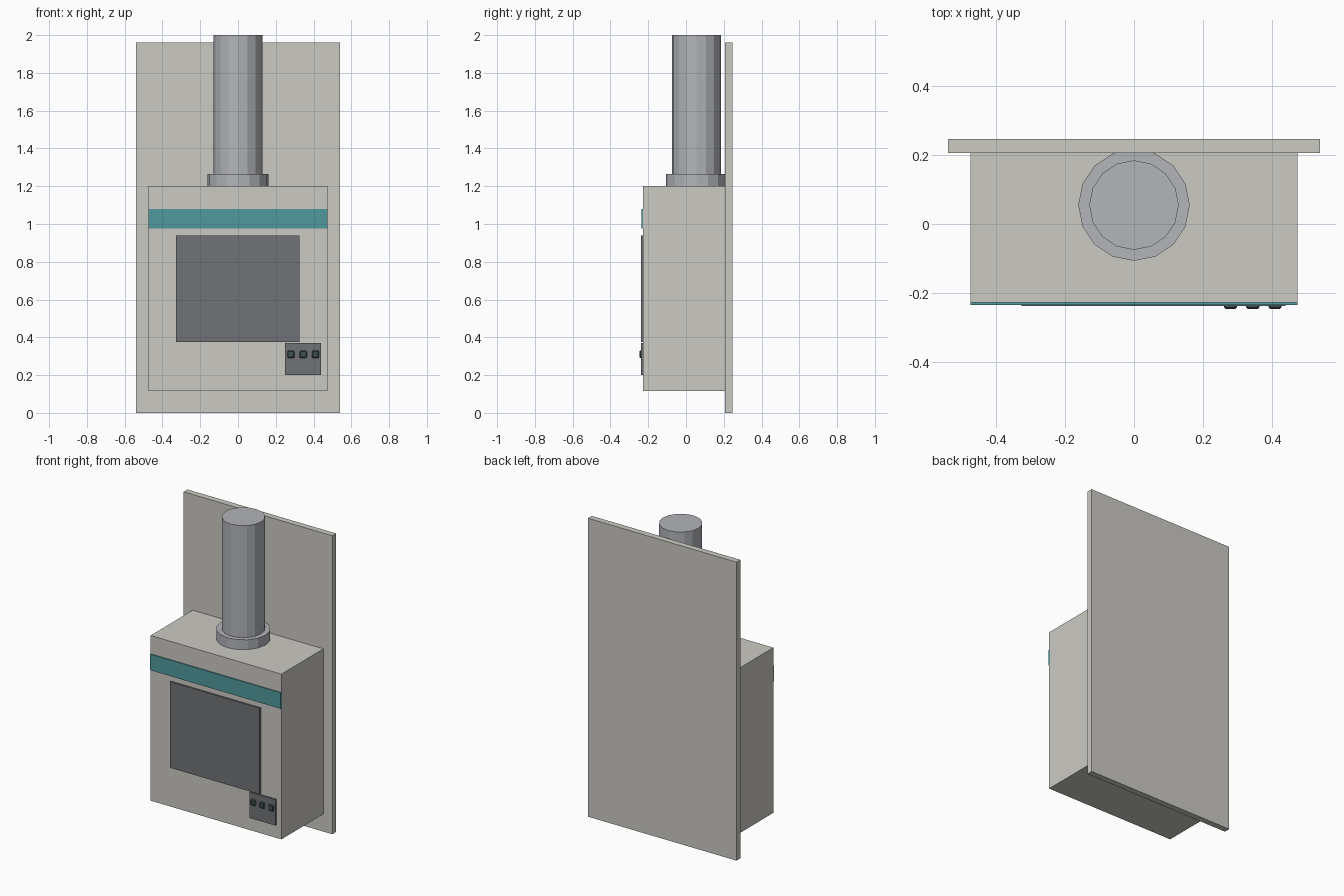
import bpy

if "Cube" in bpy.data.objects:
    bpy.data.objects.remove(bpy.data.objects["Cube"])


def material(name, rgb):
    m = bpy.data.materials.new(name)
    m.diffuse_color = (*rgb, 1)
    m.use_nodes = True
    m.node_tree.nodes["Principled BSDF"].inputs["Base Color"].default_value = m.diffuse_color
    return m


BEIGE = material("warm_grey", (0.60, 0.59, 0.55))
STEEL = material("steel", (0.45, 0.46, 0.49))
DARK = material("dark_grey", (0.16, 0.17, 0.18))
TEAL = material("teal", (0.08, 0.32, 0.34))
BUTTON = material("button_dark", (0.05, 0.08, 0.08))


def box(name, x, y, z, mat, bevel=0):
    """Box from (min, max) ranges on each axis."""
    ranges = (x, y, z)
    bpy.ops.mesh.primitive_cube_add(size=1, location=[(a + b) / 2 for a, b in ranges])
    ob = bpy.context.object
    ob.name = name
    ob.scale = [b - a for a, b in ranges]
    bpy.ops.object.transform_apply(location=False, rotation=False, scale=True)
    ob.data.materials.append(mat)
    if bevel:
        mod = ob.modifiers.new("bevel", 'BEVEL')
        mod.width = bevel
        mod.segments = 1
    return ob


def tube(name, r, z0, z1):
    bpy.ops.mesh.primitive_cylinder_add(vertices=16, radius=r, depth=z1 - z0,
                                        location=(0, 0.055, (z0 + z1) / 2))
    ob = bpy.context.object
    ob.name = name
    ob.data.materials.append(STEEL)
    return ob


# Wall panel and cabinet
box("back_panel", (-0.54, 0.54), (0.207, 0.247), (0, 1.96), BEIGE)
box("cabinet", (-0.475, 0.475), (-0.228, 0.207), (0.115, 1.2), BEIGE)

# Flue pipe and its collar
tube("pipe_collar", 0.162, 1.19, 1.265)
tube("flue_pipe", 0.13, 1.2, 2.0)

# Front details
box("accent_band", (-0.475, 0.475), (-0.235, -0.22), (0.975, 1.08), TEAL)
box("front_door", (-0.327, 0.325), (-0.239, -0.22), (0.375, 0.94), DARK)
box("control_panel", (0.25, 0.44), (-0.239, -0.22), (0.2, 0.37), DARK)
for i in range(3):
    cx = 0.28 + 0.065 * i
    box(f"button_{i + 1}", (cx - 0.019, cx + 0.019), (-0.247, -0.23),
        (0.29, 0.33), BUTTON, bevel=0.005)
